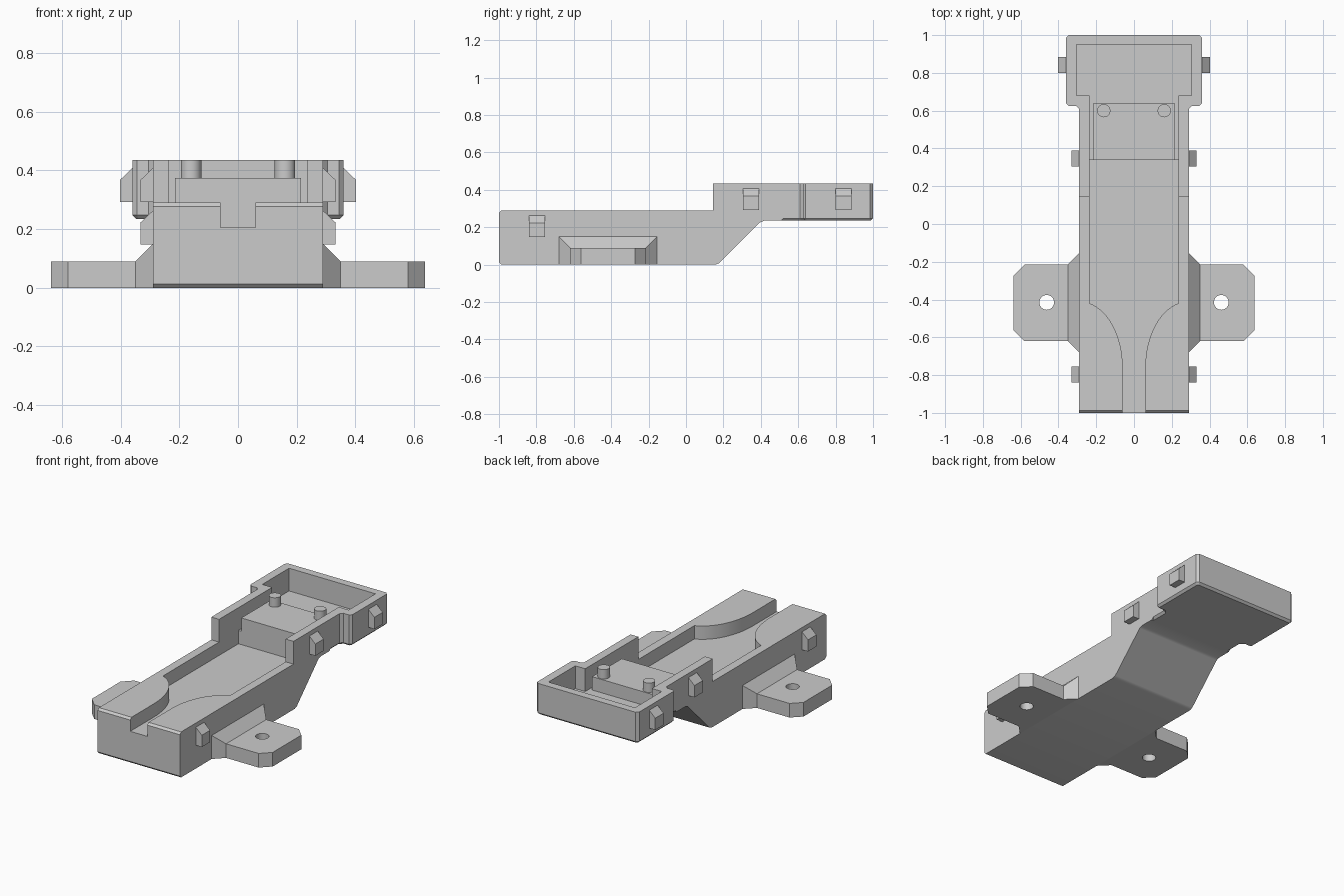
import bpy, bmesh
from mathutils import Vector

cube = bpy.data.objects.get("Cube")
if cube:
    bpy.data.objects.remove(cube, do_unlink=True)

grey = bpy.data.materials.new("light grey plastic")
grey.use_nodes = True
colour = (0.6, 0.6, 0.6, 1)
grey.diffuse_color = colour
grey.node_tree.nodes["Principled BSDF"].inputs["Base Color"].default_value = colour


def finish(name, bm):
    """Turn a bmesh into a named grey object."""
    bmesh.ops.recalc_face_normals(bm, faces=bm.faces)
    mesh = bpy.data.meshes.new(name)
    bm.to_mesh(mesh)
    bm.free()
    mesh.materials.append(grey)
    obj = bpy.data.objects.new(name, mesh)
    bpy.context.collection.objects.link(obj)
    return obj


def prism(points, low, high, place, bevel_rule=None):
    """Extrude a 2D outline; place(u, v, w) gives the 3D position."""
    bm = bmesh.new()
    face = bm.faces.new([bm.verts.new(place(u, v, low)) for u, v in points])
    new = bmesh.ops.extrude_face_region(bm, geom=[face])["geom"]
    shift = Vector(place(0, 0, high)) - Vector(place(0, 0, low))
    bmesh.ops.translate(bm, vec=shift, verts=[g for g in new if isinstance(g, bmesh.types.BMVert)])
    bmesh.ops.recalc_face_normals(bm, faces=bm.faces)
    if bevel_rule:
        edges = [e for e in bm.edges if bevel_rule(*[v.co for v in e.verts])]
        bmesh.ops.bevel(bm, geom=edges, offset=0.013, segments=1, affect='EDGES')
    return bm


def upright(x, y, z):
    return (x, y, z)


def sideways(y, z, x):
    return (x, y, z)


def mirrored(half):
    """Close a right-hand outline with its mirror image."""
    return half + [(-x, y) for x, y in reversed(half)]


def circle(cx, cy, r, n=32):
    turn = Vector((r, 0))
    from mathutils import Matrix
    step = Matrix.Rotation(6.2831853 / n, 2)
    out = []
    for _ in range(n):
        out.append((cx + turn.x, cy + turn.y))
        turn = step @ turn
    return out


def combine(obj, other, operation):
    """Apply a boolean and discard the second object."""
    mod = obj.modifiers.new("bool", 'BOOLEAN')
    mod.operation, mod.object, mod.solver = operation, other, 'EXACT'
    bpy.context.view_layer.update()
    graph = bpy.context.evaluated_depsgraph_get()
    mesh = bpy.data.meshes.new_from_object(obj.evaluated_get(graph))
    obj.modifiers.clear()
    obj.data = mesh
    bpy.data.objects.remove(other, do_unlink=True)


# Body: stepped side profile with a sloping underside
profile = [(-1, 0), (0.17, 0), (0.405, 0.235), (0.52, 0.235),
           (0.52, 0.435), (0.145, 0.435), (0.145, 0.29), (-1, 0.29)]


def body_edges(a, b):
    along = abs(a.x - b.x) < 0.01
    front = max(a.y, b.y) < -0.99 and not along
    slope = not along and min(a.y, b.y) > 0.16 and max(a.z, b.z) < 0.24
    return front or slope


body = finish("body", prism(profile, -0.29, 0.29, sideways, body_edges))

# Wider head tray with chamfered corners and underside
head_half = [(0.29, 0.5), (0.29, 0.61), (0.305, 0.625), (0.345, 0.625),
             (0.36, 0.64), (0.36, 0.985), (0.345, 1)]
head = finish("head", prism(mirrored(head_half), 0.235, 0.435, upright,
              lambda a, b: max(a.z, b.z) < 0.24 and max(a.y, b.y) > 0.51))
combine(body, head, 'UNION')

# Lower channel that narrows through a curve to the front slot
p = [Vector(c) for c in ((0.06, -0.76), (0.06, -0.6), (0.13, -0.46), (0.235, -0.42))]
channel = [(0.06, -1.1)]
for i in range(17):
    t = i / 16
    s = 1 - t
    channel.append(tuple(p[0] * s**3 + p[1] * 3*s*s*t + p[2] * 3*s*t*t + p[3] * t**3))
channel.append((0.235, 0.34))
combine(body, finish("channel_cutter", prism(mirrored(channel), 0.205, 0.6, upright)), 'DIFFERENCE')

# Upper tray recess
tray = [(0.235, 0.33), (0.235, 0.68), (0.305, 0.68), (0.305, 0.95)]
combine(body, finish("tray_cutter", prism(mirrored(tray), 0.29, 0.6, upright)), 'DIFFERENCE')

# Raised platform
platform = mirrored([(0.215, 0.34), (0.215, 0.64)])
combine(body, finish("platform", prism(platform, 0.28, 0.375, upright)), 'UNION')
parts = [body]

clip = [(0, 0), (0.042, 0), (0.042, 0.075), (0, 0.115)]
for side, label in ((1, "left"), (-1, "right")):
    # Locating pin
    parts.append(finish(label + "_pin", prism(circle(side * 0.16, 0.6, 0.035), 0.37, 0.435, upright)))

    # Mounting tab with a screw hole
    outline = [(0.35, -0.62), (0.58, -0.62), (0.638, -0.562),
               (0.638, -0.273), (0.58, -0.215), (0.35, -0.215)]
    tab = finish(label + "_mounting_tab",
                 prism([(side * x, y) for x, y in outline], 0, 0.09, upright))
    hole = finish("hole_cutter", prism(circle(side * 0.462, -0.415, 0.039), -0.1, 0.2, upright))
    combine(tab, hole, 'DIFFERENCE')
    parts.append(tab)

    # Flared root joining the tab to the body
    bm = bmesh.new()
    for x, y0, y1, top in ((0.29, -0.68, -0.155, 0.15), (0.35, -0.62, -0.215, 0.09)):
        for y in (y0, y1):
            for z in (0, top):
                bm.verts.new((side * x, y, z))
    bmesh.ops.convex_hull(bm, input=bm.verts)
    bmesh.ops.dissolve_limit(bm, angle_limit=0.01, verts=bm.verts, edges=bm.edges)
    parts.append(finish(label + "_tab_root", bm))

    # Snap clips along the side
    for spot, x, y, z in (("front", 0.29, -0.797, 0.148), ("middle", 0.29, 0.347, 0.293),
                          ("back", 0.36, 0.842, 0.293)):
        bm = prism(clip, y - 0.042, y + 0.042,
                   lambda u, v, w, x=x, z=z: (side * (x + u), w, z + v))
        parts.append(finish(f"{label}_{spot}_clip", bm))

# Smooth the round walls, keep corners crisp
bpy.ops.object.select_all(action='DESELECT')
for obj in parts:
    obj.select_set(True)
bpy.context.view_layer.objects.active = body
bpy.ops.object.shade_smooth_by_angle(angle=0.5)
